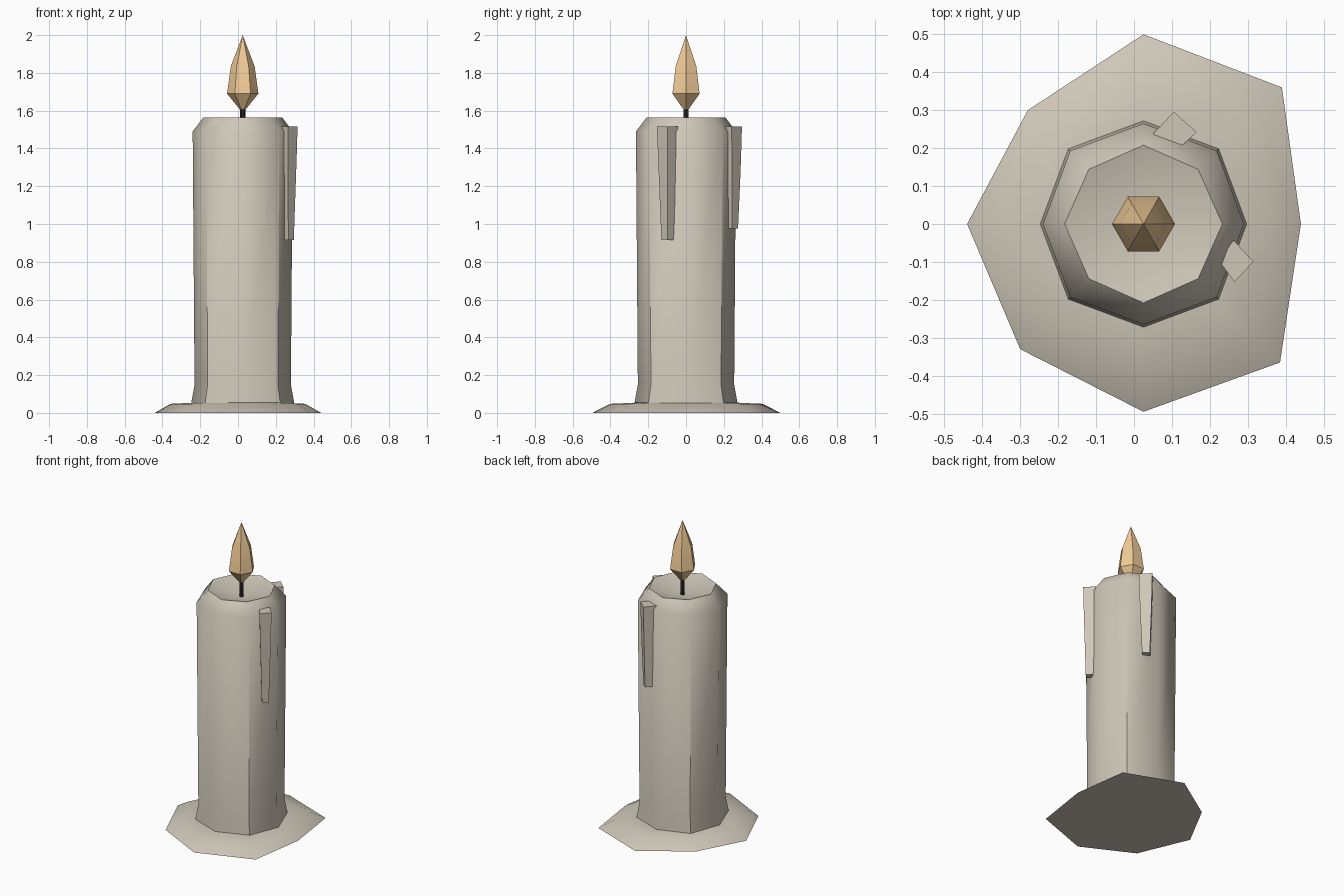
import bpy, bmesh
from math import cos, sin, pi, radians

if "Cube" in bpy.data.objects:
    bpy.data.objects.remove(bpy.data.objects["Cube"])

CX = 0.025  # candle axis, slightly off the centre of the puddle


def material(name, rgb):
    m = bpy.data.materials.new(name)
    m.diffuse_color = (*rgb, 1)
    m.use_nodes = True
    m.node_tree.nodes["Principled BSDF"].inputs["Base Color"].default_value = m.diffuse_color
    return m


def ring(n, r, z, cx=CX, cy=0.0, odd=1.0):
    """Regular n-gon with a corner on +x; odd corners may be scaled."""
    pts = []
    for i in range(n):
        a, k = 2 * pi * i / n, r * (odd if i % 2 else 1)
        pts.append((cx + k * cos(a), cy + k * sin(a), z))
    return pts


def scaled(outline, s, z, c=(0, 0)):
    return [(c[0] + x * s, c[1] + y * s, z) for x, y in outline]


def loft(name, rings, mat, angle):
    """Skin a stack of rings; a one-point ring is an apex, open ends are capped."""
    bm = bmesh.new()
    rows = [[bm.verts.new(p) for p in r] for r in rings]
    for a, b in zip(rows, rows[1:]):
        n = max(len(a), len(b))
        for i in range(n):
            j = (i + 1) % n
            if len(a) == 1:
                bm.faces.new((a[0], b[j], b[i]))
            elif len(b) == 1:
                bm.faces.new((a[i], a[j], b[0]))
            else:
                bm.faces.new((a[i], a[j], b[j], b[i]))
    for row in (rows[0], rows[-1]):
        if len(row) > 2:
            bm.faces.new(row)
    bmesh.ops.recalc_face_normals(bm, faces=bm.faces)
    me = bpy.data.meshes.new(name)
    bm.to_mesh(me)
    bm.free()
    me.materials.append(mat)
    me.shade_smooth()
    me.set_sharp_from_angle(angle=radians(angle))
    ob = bpy.data.objects.new(name, me)
    bpy.context.collection.objects.link(ob)
    return ob


wax = material("wax", (0.62, 0.57, 0.48))
fire = material("flame", (0.88, 0.60, 0.31))
char = material("wick", (0.02, 0.02, 0.02))

# Puddle of melted wax at the foot
puddle = [(0.44, 0), (0.39, 0.36), (0.025, 0.5), (-0.28, 0.30),
          (-0.44, 0), (-0.30, -0.33), (0.025, -0.495), (0.385, -0.365)]
loft("wax_puddle", [scaled(puddle, 1, 0), scaled(puddle, 0.81, 0.048),
                    scaled(puddle, 0.5, 0.055)], wax, 40)

# Octagonal candle body with flared foot, chamfered rim and shallow bowl
profile = [(0.272, 0.03, 1.03), (0.272, 0.055, 1.03), (0.255, 0.15, 1.03),
           (0.265, 1.49, 1.03), (0.208, 1.565, 0.98)]
loft("candle_body", [ring(8, r, z, odd=k) for r, z, k in profile] + [[(CX, 0, 1.505)]],
     wax, 45)

# Wax drips: four-sided, tapering downward
drips = [("drip_right", (0.268, -0.099), 0.915,
          [(0.047, 0), (-0.006, 0.057), (-0.043, 0), (-0.003, -0.054)]),
         ("drip_back", (0.11, 0.247), 0.975,
          [(0.055, -0.005), (-0.005, 0.049), (-0.06, -0.01), (0.015, -0.042)])]
for name, c, bottom, outline in drips:
    loft(name, [scaled(outline, 0.58, bottom, c), scaled(outline, 0.83, 1.25, c),
                scaled(outline, 0.95, 1.42, c), scaled(outline, 1, 1.515, c)], wax, 60)

# Wick
loft("wick", [ring(6, 0.014, 1.49), ring(6, 0.014, 1.64)], char, 30)

# Faceted flame
loft("flame", [ring(6, 0.014, 1.605), ring(6, 0.083, 1.69),
               ring(6, 0.063, 1.835), [(CX, 0, 2.0)]], fire, 30)
